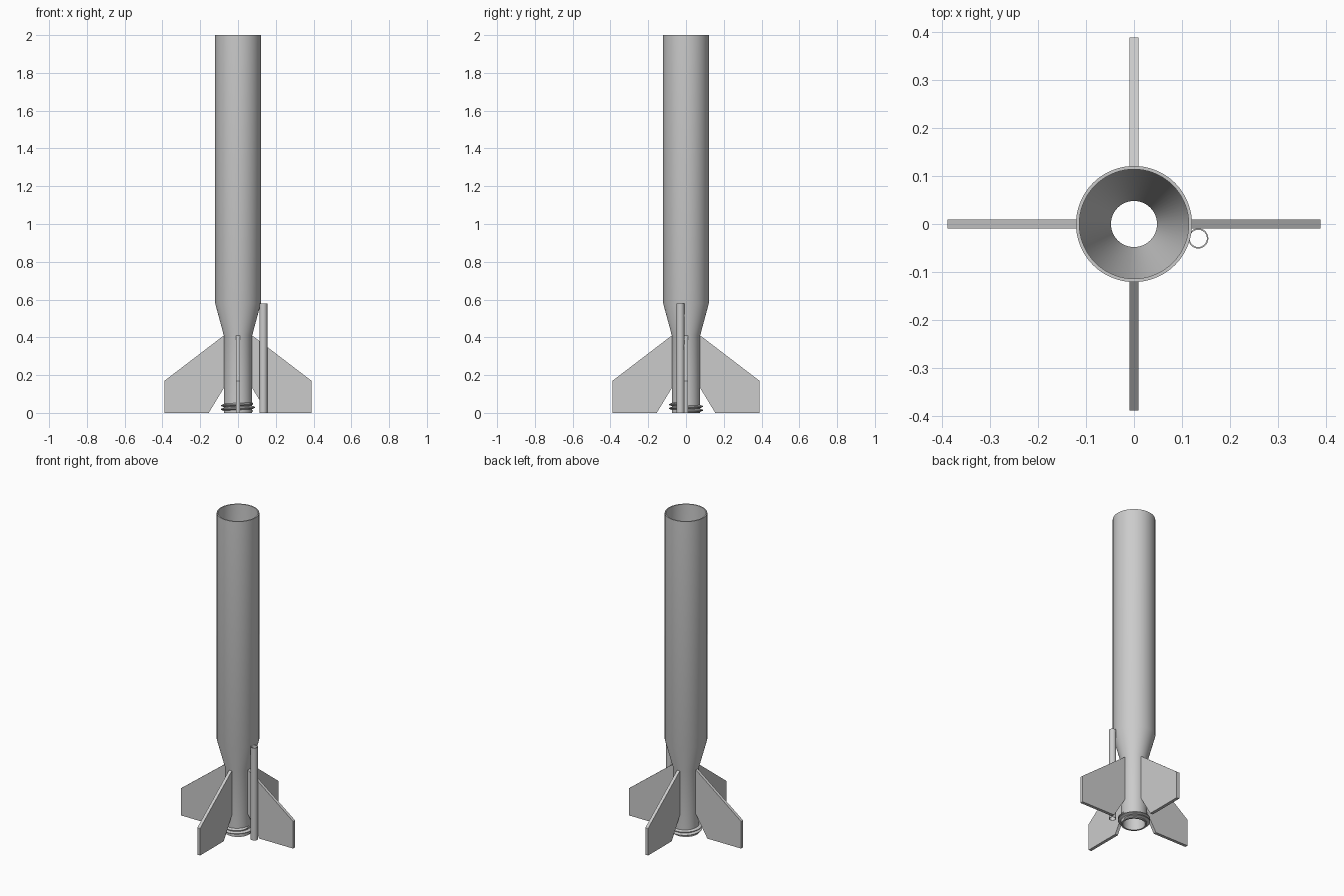
import bpy, bmesh
from math import pi, sin, cos, radians

cube = bpy.data.objects.get("Cube")
if cube:
    bpy.data.objects.remove(cube)

grey = bpy.data.materials.new("light_grey")
grey.use_nodes = True
COLOUR = (0.6, 0.6, 0.6, 1)
grey.diffuse_color = COLOUR
grey.node_tree.nodes["Principled BSDF"].inputs["Base Color"].default_value = COLOUR


def finish(name, bm, smooth=True):
    bmesh.ops.recalc_face_normals(bm, faces=bm.faces)
    mesh = bpy.data.meshes.new(name)
    bm.to_mesh(mesh)
    bm.free()
    mesh.materials.append(grey)
    obj = bpy.data.objects.new(name, mesh)
    bpy.context.collection.objects.link(obj)
    if smooth:
        bpy.ops.object.select_all(action="DESELECT")
        obj.select_set(True)
        bpy.context.view_layer.objects.active = obj
        bpy.ops.object.shade_smooth_by_angle(angle=radians(25))
    return obj


def lathe(name, profile, sides=72, centre=(0, 0)):
    """Revolve a closed (radius, z) outline about a vertical axis."""
    bm = bmesh.new()
    rings = [[bm.verts.new((centre[0] + r * cos(2 * pi * i / sides),
                            centre[1] + r * sin(2 * pi * i / sides), z))
              for i in range(sides)] for r, z in profile]
    for a, b in zip(rings, rings[1:] + rings[:1]):
        for i in range(sides):
            j = (i + 1) % sides
            bm.faces.new((a[i], a[j], b[j], b[i]))
    return finish(name, bm)


# Hollow body: wide tube, tapered shoulder, narrow motor tube with a throat
lathe("body_tube", [
    (0.075, 0), (0.075, 0.41), (0.121, 0.58), (0.121, 2), (0.114, 2),
    (0.114, 0.58), (0.048, 0.41), (0.048, 0.39), (0.064, 0.39), (0.064, 0)])

# Thin guide tube beside the left fin
lathe("launch_lug", [(0.021, 0), (0.021, 0.58), (0.018, 0.58), (0.018, 0)],
      sides=32, centre=(0.134, -0.03))

# Four swept fins
FIN = [(0.07, 0.14), (0.155, 0), (0.389, 0), (0.389, 0.17), (0.075, 0.41), (0.07, 0.41)]
HALF = 0.0095
for k, name in enumerate(("left_fin", "back_fin", "right_fin", "front_fin")):
    bm = bmesh.new()
    face = bm.faces.new([bm.verts.new((x, -HALF, z)) for x, z in FIN])
    side = bmesh.ops.extrude_face_region(bm, geom=[face])["geom"]
    bmesh.ops.translate(bm, vec=(0, 2 * HALF, 0),
                        verts=[v for v in side if isinstance(v, bmesh.types.BMVert)])
    fin = finish(name, bm, smooth=False)
    fin.rotation_euler.z = k * pi / 2

# Screw thread: a V-shaped ridge swept along a helix, fading at both ends
bm = bmesh.new()
STEPS, TURNS, PITCH = 64, 2, 0.02
rows = []
for i in range(STEPS * TURNS + 1):
    a = 2 * pi * i / STEPS
    z = 0.009 + PITCH * i / STEPS
    fade = min(1, 0.1 + i / 8, 0.1 + (STEPS * TURNS - i) / 8)
    section = [(0.073, -0.009), (0.075 + 0.016 * fade, -0.002),
               (0.075 + 0.016 * fade, 0.002), (0.073, 0.009)]
    rows.append([bm.verts.new((r * cos(a), r * sin(a), z + dz)) for r, dz in section])
for p, q in zip(rows, rows[1:]):
    for i in range(4):
        j = (i + 1) % 4
        bm.faces.new((p[i], p[j], q[j], q[i]))
bm.faces.new(rows[0])
bm.faces.new(rows[-1])
finish("screw_thread", bm)
